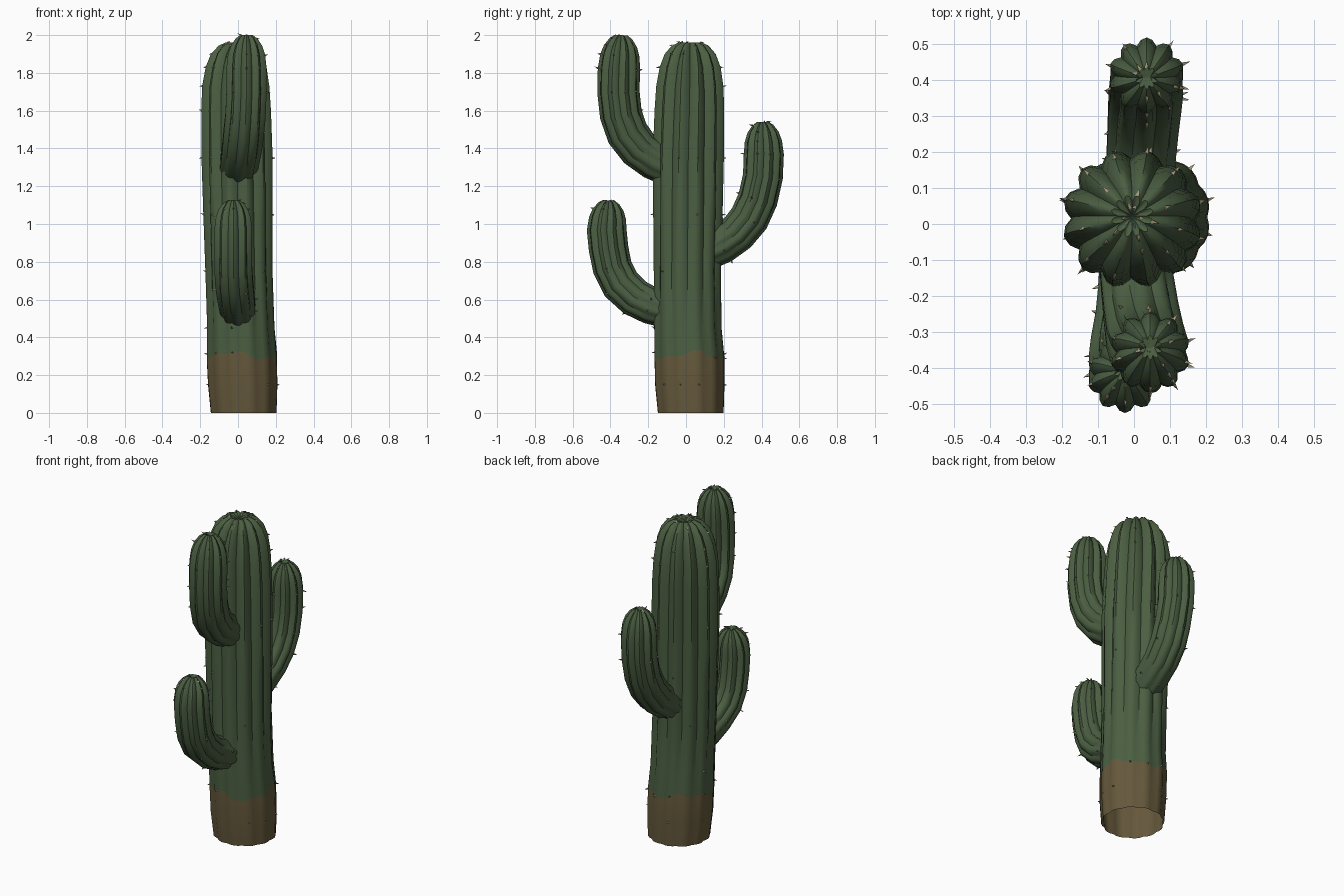
import bpy, bmesh, math, random
from mathutils import Vector

random.seed(4)
if "Cube" in bpy.data.objects:
    bpy.data.objects.remove(bpy.data.objects["Cube"], do_unlink=True)


def material(name, rgb):
    m = bpy.data.materials.new(name)
    m.use_nodes = True
    m.diffuse_color = (*rgb, 1)
    m.node_tree.nodes["Principled BSDF"].inputs["Base Color"].default_value = (*rgb, 1)
    return m


GREEN = material("cactus green", (0.07, 0.113, 0.054))
BROWN = material("woody brown", (0.13, 0.099, 0.045))
TAN = material("spine tan", (0.36, 0.31, 0.2))
spine_spots = []


def finish(bm, name, mats, smooth):
    bmesh.ops.recalc_face_normals(bm, faces=bm.faces[:])
    mesh = bpy.data.meshes.new(name)
    bm.to_mesh(mesh)
    bm.free()
    for m in mats:
        mesh.materials.append(m)
    ob = bpy.data.objects.new(name, mesh)
    bpy.context.collection.objects.link(ob)
    if smooth:
        bpy.ops.object.select_all(action='DESELECT')
        ob.select_set(True)
        bpy.context.view_layer.objects.active = ob
        bpy.ops.object.shade_smooth_by_angle(angle=math.radians(38))
    return ob


def ribbed_stem(name, keys, ribs, spines, brown_rings=0):
    """Sweep a ribbed section along keys of (x, y, z, radius, rib depth), closed by a dimpled tip."""
    bm = bmesh.new()
    count = ribs * 4
    centres = [Vector(k[:3]) for k in keys]
    rings, crests = [], []
    for i, key in enumerate(keys):
        ahead = centres[min(i + 1, len(keys) - 1)] - centres[max(i - 1, 0)]
        ahead.normalize()
        if brown_rings:
            ahead = Vector((0, 0, 1))
        side = Vector((0, 1, 0)).cross(Vector((0, 0, 1)))
        side = (side - ahead * side.dot(ahead)).normalized()
        up = ahead.cross(side)
        ring = []
        for j in range(count):
            a = math.tau * j / count
            r = key[3] * (1 - key[4] * (1 - abs(math.sin(ribs * a / 2))))
            out = side * math.cos(a) + up * math.sin(a)
            p = centres[i] + out * r
            # wavy edge of the woody base
            if brown_rings and i == brown_rings:
                p.z += 0.018 * math.sin(3 * a + 1) + 0.01 * math.sin(7 * a)
            ring.append(bm.verts.new(p))
            if j % 4 == 2 and i > 0:
                crests.append((p, (out + ahead * random.uniform(-0.3, 0.5)).normalized()))
        rings.append(ring)
    for i in range(len(rings) - 1):
        for j in range(count):
            k = (j + 1) % count
            f = bm.faces.new((rings[i][j], rings[i][k], rings[i + 1][k], rings[i + 1][j]))
            f.material_index = 1 if i < brown_rings else 0
    tip = bm.verts.new(centres[-1] - Vector((0, 0, 0.012)))
    for j in range(count):
        bm.faces.new((rings[-1][j], rings[-1][(j + 1) % count], tip))
    spine_spots.extend(random.sample(crests, spines))
    return finish(bm, name, [GREEN, BROWN], True)


# Trunk: open at the bottom, ribs deepen upwards
ribbed_stem("trunk", [
    (0.03, 0.025, 0.0, 0.178, 0.05), (0.025, 0.02, 0.15, 0.188, 0.05),
    (0.02, 0.018, 0.305, 0.19, 0.06), (0.015, 0.01, 0.45, 0.184, 0.08),
    (0.005, 0.007, 0.75, 0.184, 0.1), (0.0, 0.01, 1.05, 0.19, 0.12),
    (-0.005, 0.012, 1.35, 0.195, 0.14), (-0.01, 0.018, 1.6, 0.191, 0.15),
    (-0.012, 0.02, 1.73, 0.184, 0.17), (-0.01, 0.022, 1.83, 0.167, 0.2),
    (-0.008, 0.022, 1.9, 0.14, 0.25), (-0.005, 0.022, 1.945, 0.1, 0.3),
    (-0.005, 0.022, 1.962, 0.06, 0.35), (-0.005, 0.022, 1.95, 0.025, 0.3)],
    12, 55, brown_rings=2)


def arm(name, path, top, radius):
    """Arm bending up from the trunk; the dome is added above the last path point."""
    keys = []
    n = len(path)
    for i, p in enumerate(path):
        t = i / (n - 1)
        keys.append((*p, radius * (0.92 + 0.08 * min(1, t * 2)), 0.08 + 0.1 * t))
    x, y, z = path[-1]
    for h, s, d in ((0.4, 0.93, 0.19), (0.68, 0.78, 0.22), (0.9, 0.53, 0.28),
                    (1.0, 0.3, 0.32), (0.95, 0.12, 0.3)):
        keys.append((x, y + (0.012 if y < 0 else -0.006) * h, z + (top - z) * h, radius * s, d))
    ribbed_stem(name, keys, 10, 26)


arm("upper_front_arm", [
    (0.0, -0.06, 1.29), (0.01, -0.17, 1.34), (0.02, -0.25, 1.4), (0.03, -0.31, 1.48),
    (0.04, -0.345, 1.58), (0.045, -0.358, 1.7), (0.045, -0.355, 1.82)], 2.0, 0.112)
arm("lower_front_arm", [
    (0.0, -0.08, 0.54), (-0.005, -0.19, 0.57), (-0.01, -0.27, 0.61), (-0.02, -0.345, 0.68),
    (-0.025, -0.39, 0.77), (-0.025, -0.41, 0.87), (-0.025, -0.42, 0.97)], 1.125, 0.105)
arm("back_arm", [
    (0.015, 0.08, 0.84), (0.02, 0.19, 0.89), (0.025, 0.27, 0.95), (0.03, 0.335, 1.03),
    (0.035, 0.38, 1.13), (0.035, 0.407, 1.25), (0.035, 0.412, 1.37)], 1.54, 0.106)

# Spines: small three-sided thorns scattered along the rib crests
bm = bmesh.new()
for p, out in spine_spots:
    a = out.orthogonal().normalized()
    b = out.cross(a)
    length = random.uniform(0.012, 0.022)
    base = [bm.verts.new(p - out * 0.004 + (a * math.cos(t) + b * math.sin(t)) * 0.007)
            for t in (0, math.tau / 3, math.tau * 2 / 3)]
    point = bm.verts.new(p + out * length)
    for k in range(3):
        bm.faces.new((base[k], base[(k + 1) % 3], point))
finish(bm, "spines", [TAN], False)
